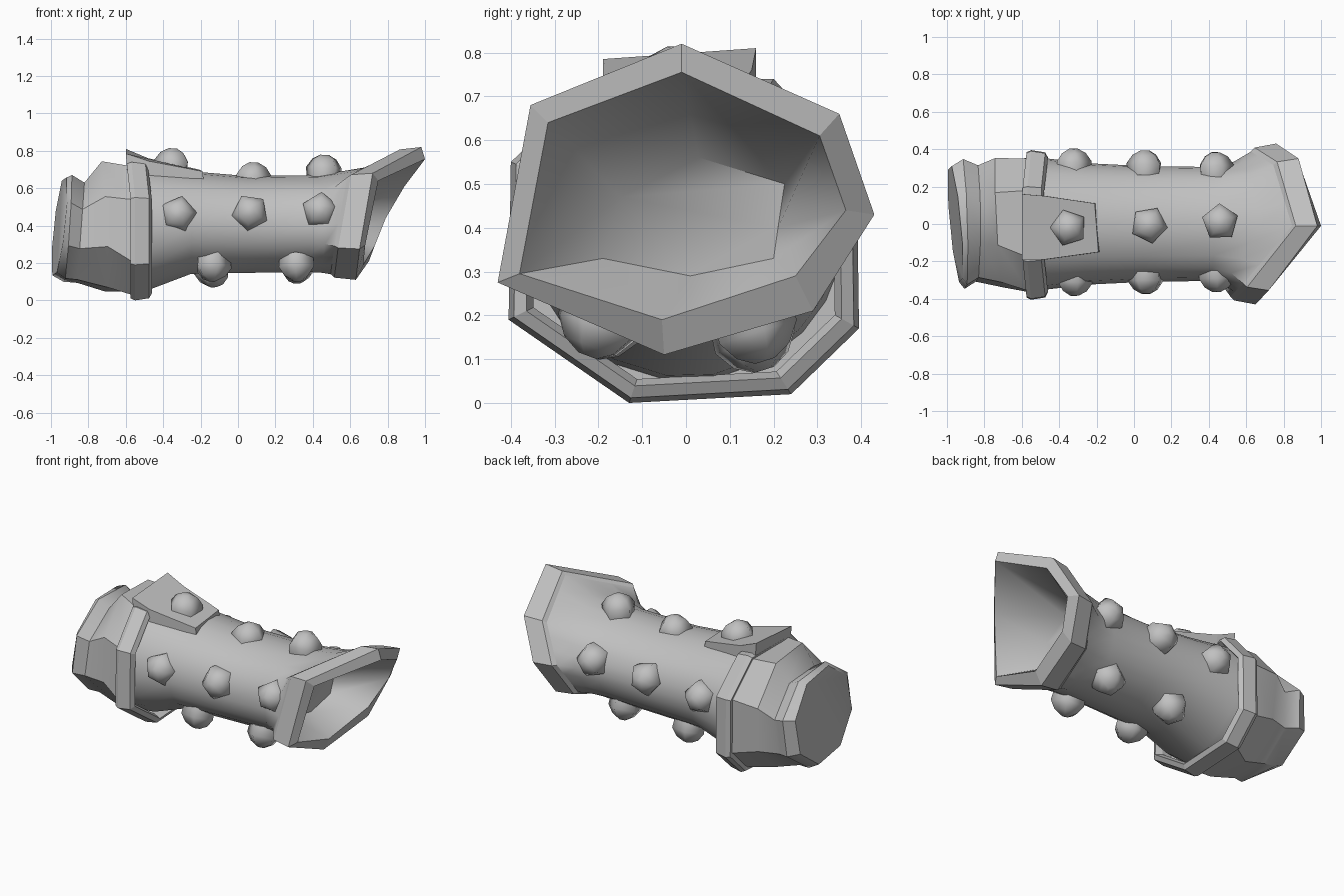
import bpy, math
from mathutils import Vector

if "Cube" in bpy.data.objects:
    bpy.data.objects.remove(bpy.data.objects["Cube"])

mat = bpy.data.materials.new("grey")
mat.diffuse_color = (0.53, 0.53, 0.53, 1)
mat.use_nodes = True
mat.node_tree.nodes["Principled BSDF"].inputs["Base Color"].default_value = mat.diffuse_color


def make(name, verts, faces, smooth=None):
    me = bpy.data.meshes.new(name)
    me.from_pydata(verts, [], faces)
    me.materials.append(mat)
    ob = bpy.data.objects.new(name, me)
    bpy.context.collection.objects.link(ob)
    bpy.ops.object.select_all(action='DESELECT')
    ob.select_set(True)
    bpy.context.view_layer.objects.active = ob
    bpy.ops.object.mode_set(mode='EDIT')
    bpy.ops.mesh.select_all(action='SELECT')
    bpy.ops.mesh.normals_make_consistent(inside=False)
    bpy.ops.object.mode_set(mode='OBJECT')
    if smooth:
        bpy.ops.object.shade_smooth_by_angle(angle=math.radians(smooth))
    return ob


def loft(name, rings, smooth=None, cap0=True, cap1=True, closed=False):
    n = len(rings[0])
    verts = [p for r in rings for p in r]
    m = len(rings)
    faces = []
    for i in range(m if closed else m - 1):
        a, b = i * n, (i + 1) % m * n
        faces += [(a + j, a + (j + 1) % n, b + (j + 1) % n, b + j) for j in range(n)]
    if cap0 and not closed:
        faces.append(tuple(range(n)))
    if cap1 and not closed:
        faces.append(tuple(range((m - 1) * n, m * n)))
    return make(name, verts, faces, smooth)


def oval(angles, x, ry, z0, z1, tilt=0, skew=0, dent=0):
    """Upright ring; tilt leans the top to +x, skew the +y side, dent presses the upper front in."""
    out = []
    for a in angles:
        c, s = math.cos(a), math.sin(a)
        k = 1 - dent * max(0, math.cos(a - math.radians(165))) ** 3
        out.append((x + tilt * s + skew * c, ry * c * k, (z0 + z1) / 2 + (z1 - z0) / 2 * s * k))
    return out


# Flared seven-sided mouth with thick rim and a hollow ending in a floor
front = [(0.98, -0.01, 0.82), (0.88, 0.35, 0.66), (0.76, 0.43, 0.43), (0.70, 0.29, 0.21),
         (0.63, -0.05, 0.11), (0.65, -0.43, 0.275), (0.72, -0.355, 0.68)]
inner = [(1.0, -0.01, 0.755), (0.89, 0.305, 0.61), (0.79, 0.365, 0.44), (0.73, 0.25, 0.29),
         (0.67, -0.055, 0.19), (0.68, -0.38, 0.295), (0.75, -0.315, 0.64)]
floor = [(0.52, 0.03, 0.56), (0.52, 0.225, 0.50), (0.51, 0.21, 0.40), (0.5, 0.20, 0.33),
         (0.5, 0.01, 0.29), (0.5, -0.19, 0.33), (0.51, -0.15, 0.47)]


def shrink(dx, ky, kz):
    return [(x - dx, y * ky, 0.45 + (z - 0.45) * kz) for x, y, z in front]


def lerp(p, q, t):
    return tuple(a + (b - a) * t for a, b in zip(p, q))


collar = shrink(0.135, 0.90, 0.91)
loft("mouth_rim", [collar, shrink(0.115, 0.95, 0.965), front, inner], cap0=False, cap1=False)
loft("mouth_hollow", [inner, floor], 60, cap0=False)

# Sleeve: waisted tube that opens out into the seven-sided collar
edge = [lerp(collar[i], collar[(i + 1) % 7], t / 3) for i in range(7) for t in range(3)]
around = [math.atan2((z - 0.43) * 1.2, y) for x, y, z in edge]
waist = oval(around, 0.40, 0.305, 0.15, 0.67, 0.03)
flare = [(lerp(p, q, 0.6)[0], *lerp(p, q, 0.35)[1:]) for p, q in zip(waist, edge)]
loft("sleeve", [
    oval(around, -0.56, 0.36, 0.05, 0.73),
    oval(around, -0.46, 0.35, 0.06, 0.72),
    oval(around, -0.25, 0.325, 0.14, 0.69),
    oval(around, 0.05, 0.31, 0.145, 0.665),
    waist, flare, edge,
], 50, cap1=False)

# Eight-sided band standing clear of the sleeve
octagon = [(-0.13, 0.0), (0.24, 0.02), (0.395, 0.17), (0.39, 0.53),
           (0.2, 0.74), (-0.2, 0.74), (-0.40, 0.55), (-0.405, 0.19)]


def band_ring(x, k):
    return [(x - 0.02 * (z > 0.7), y * k, 0.39 + (z - 0.39) * k) for y, z in octagon]


loft("band", [band_ring(-0.565, 0.86), band_ring(-0.575, 0.97), band_ring(-0.55, 1),
              band_ring(-0.475, 0.97), band_ring(-0.46, 0.9), band_ring(-0.50, 0.86)], closed=True)

# Folded cuff behind the band, closed against the band's back edge
eight = [2 * math.pi * (i + 0.4) / 8 for i in range(8)]
order = octagon[3:] + octagon[:3]
loft("cuff", [
    oval(eight, -0.955, 0.325, 0.12, 0.67, 0.03, -0.03),
    oval(eight, -0.91, 0.365, 0.085, 0.685, 0.02, -0.01),
    oval(eight, -0.84, 0.33, 0.08, 0.645, 0.02, 0.0, 0.03),
    oval(eight, -0.72, 0.37, 0.03, 0.765, -0.015, -0.02, 0.06),
    [(-0.56, y * 0.9, 0.39 + (z - 0.39) * 0.93) for y, z in order],
], 40)

# Top plate: raised at the back, sloping down onto the sleeve
top = [(-0.60, 0.16, 0.81), (-0.60, -0.19, 0.785), (-0.48, -0.19, 0.745),
       (-0.19, -0.15, 0.69), (-0.21, 0.11, 0.70), (-0.48, 0.15, 0.76)]
loft("top_plate", [top, [(x + 0.01, y, z - 0.07 - 0.05 * (x < -0.4)) for x, y, z in top]])


# Five-sided domed studs
def stud(name, pos, direction, spin=0.0):
    q = Vector(direction).to_track_quat('Z', 'Y')
    rings = []
    for r, h in ((0.095, -0.05), (0.1, 0.01), (0.068, 0.055), (0.025, 0.078)):
        rings.append([tuple(Vector(pos) + q @ Vector((
            r * math.cos(spin + 2 * math.pi * i / 5),
            r * math.sin(spin + 2 * math.pi * i / 5), h))) for i in range(5)])
    loft(name, rings, 80)


for i, (x, z) in enumerate(((-0.32, 0.46), (0.065, 0.47), (0.44, 0.48))):
    stud(f"front_stud_{i}", (x, -0.305 + 0.01 * i, z), (0, -1, 0.05), 0.1 + 0.7 * i)
    stud(f"back_stud_{i}", (x - 0.005, 0.325 - 0.01 * i, z), (0, 1, 0.05), 0.5 + 0.7 * i)
for i, (x, z) in enumerate(((-0.35, 0.735), (0.08, 0.66), (0.46, 0.70))):
    stud(f"top_stud_{i}", (x, -0.02 + 0.015 * i, z), (0.05, 0, 1), 0.3 + 0.5 * i)
for i, x in enumerate((-0.135, 0.315)):
    stud(f"lower_front_stud_{i}", (x, -0.195, 0.18), (0, -0.35, -0.93), 0.4 * i)
    stud(f"lower_back_stud_{i}", (x, 0.155, 0.15 + 0.02 * i), (0, 0.3, -0.95), 0.4 * i)
